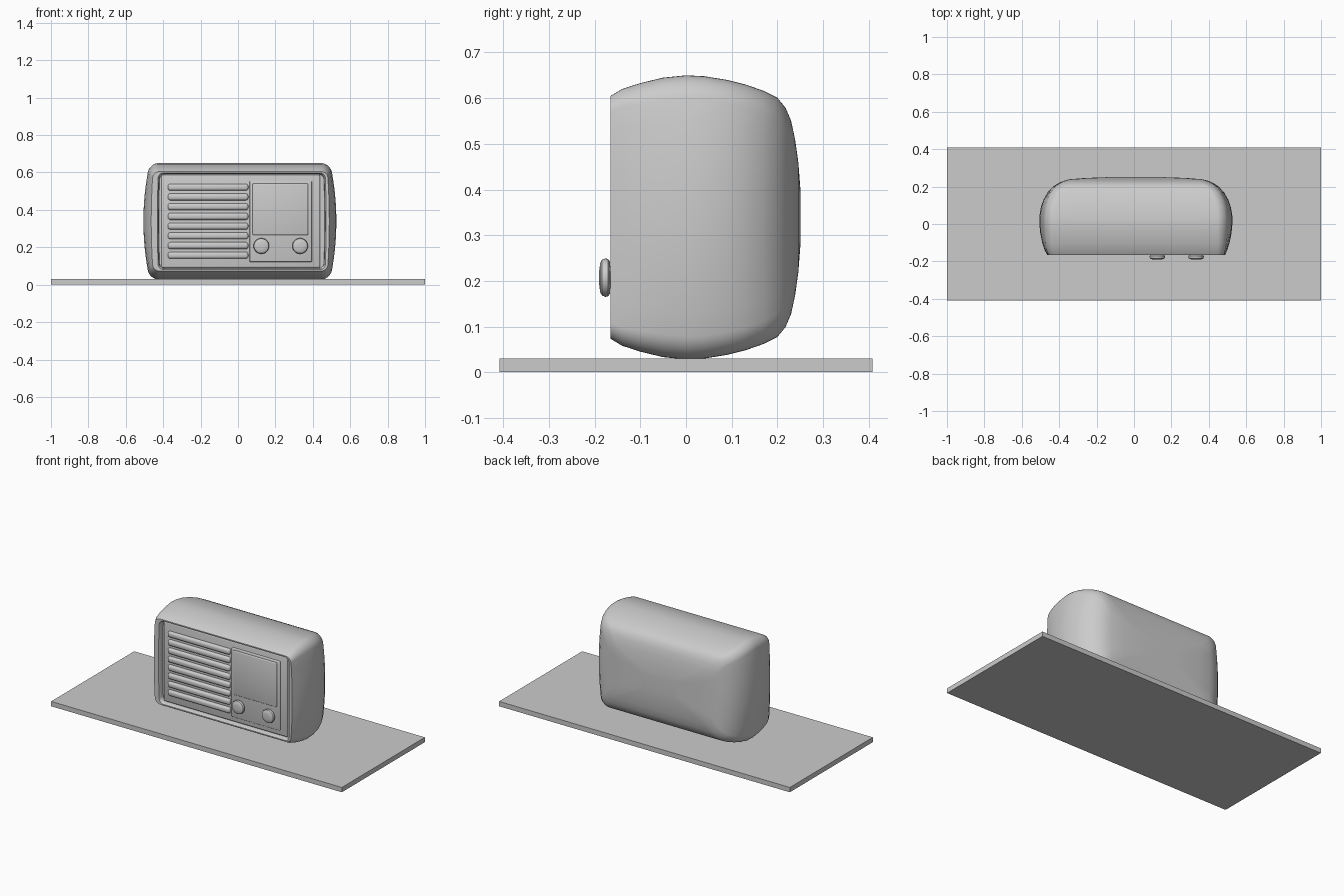
import bpy, bmesh, math

if "Cube" in bpy.data.objects:
    bpy.data.objects.remove(bpy.data.objects["Cube"])

CX, CZ = 0.01, 0.339


def finish(name, bm, angle=35):
    bmesh.ops.recalc_face_normals(bm, faces=bm.faces)
    me = bpy.data.meshes.new(name)
    bm.to_mesh(me)
    bm.free()
    ob = bpy.data.objects.new(name, me)
    bpy.context.collection.objects.link(ob)
    bpy.ops.object.select_all(action='DESELECT')
    ob.select_set(True)
    bpy.context.view_layer.objects.active = ob
    bpy.ops.object.shade_smooth_by_angle(angle=math.radians(angle))
    return ob


def box(name, x0, x1, y0, y1, z0, z1, bevel=0.0, segments=3):
    bm = bmesh.new()
    bmesh.ops.create_cube(bm, size=1)
    for v in bm.verts:
        v.co = ((x0 + x1) / 2 + v.co.x * (x1 - x0),
                (y0 + y1) / 2 + v.co.y * (y1 - y0),
                (z0 + z1) / 2 + v.co.z * (z1 - z0))
    if bevel:
        bmesh.ops.bevel(bm, geom=bm.edges[:], offset=bevel, segments=segments,
                        profile=0.5, affect='EDGES')
    return finish(name, bm)


def section(y, w, h, r, bulge, cx):
    """Rounded rectangle in the xz plane with bowed left and right sides."""
    pts = []
    for q, (sx, sz) in enumerate(((1, 1), (-1, 1), (-1, -1), (1, -1))):
        for i in range(9):
            a = math.radians(90 * q + 90 * i / 8)
            pts.append((sx * (w - r) + r * math.cos(a), sz * (h - r) + r * math.sin(a)))
        ex, ez = ((-1, 1), (-1, -1), (1, -1), (1, 1))[q]
        x0, z0 = pts[-1]
        a = math.radians(90 * (q + 1))
        x1, z1 = ex * (w - r) + r * math.cos(a), ez * (h - r) + r * math.sin(a)
        for i in range(1, 10):
            t = i / 10
            pts.append((x0 + (x1 - x0) * t, z0 + (z1 - z0) * t))
    return [(cx + x * (1 - bulge * (z / h) ** 2), y, CZ + z) for x, z in pts]


# Base board
box("base_board", -1, 1, -0.408, 0.408, 0, 0.03)

# Cabinet: lofted sections from the recess floor, round the rim, to the back
rings = [  # y, half width, half height, corner radius, side bulge, centre x
    (-0.135, 0.443, 0.252, 0.03, 0.01, 0.02),
    (-0.155, 0.445, 0.254, 0.03, 0.01, 0.02),
    (-0.165, 0.451, 0.259, 0.03, 0.01, 0.02),
    (-0.165, 0.476, 0.266, 0.035, 0.02, 0.012),
    (-0.14, 0.488, 0.281, 0.04, 0.03, CX),
    (-0.10, 0.501, 0.294, 0.045, 0.045, CX),
    (-0.05, 0.511, 0.306, 0.05, 0.06, CX),
    (0.00, 0.516, 0.311, 0.05, 0.065, CX),
    (0.04, 0.516, 0.309, 0.05, 0.065, CX),
    (0.09, 0.508, 0.301, 0.05, 0.06, CX),
    (0.13, 0.494, 0.291, 0.05, 0.055, CX),
    (0.17, 0.471, 0.277, 0.05, 0.045, CX),
    (0.20, 0.443, 0.262, 0.05, 0.04, CX),
    (0.218, 0.416, 0.240, 0.05, 0.03, CX),
    (0.230, 0.39, 0.212, 0.05, 0.02, CX),
    (0.239, 0.355, 0.170, 0.05, 0.01, CX),
    (0.246, 0.27, 0.12, 0.04, 0, CX),
    (0.251, 0.13, 0.055, 0.02, 0, CX),
]
bm = bmesh.new()
loops = [[bm.verts.new(p) for p in section(*r)] for r in rings]
n = len(loops[0])
for a, b in zip(loops, loops[1:]):
    for i in range(n):
        j = (i + 1) % n
        bm.faces.new((a[i], a[j], b[j], b[i]))
bm.faces.new(loops[0])
bm.faces.new(loops[-1])
finish("cabinet", bm)

# Front panel with speaker slats
box("front_panel", -0.41, 0.438, -0.147, -0.125, 0.092, 0.587, 0.006)
for i in range(8):
    z = 0.157 + i * 0.052
    box(f"speaker_slat_{i + 1}", -0.375, 0.055, -0.164, -0.134, z - 0.018, z + 0.018, 0.0135, 4)

# Tuning plate and dial window
box("dial_plate", 0.062, 0.395, -0.154, -0.13, 0.122, 0.553, 0.005)
box("dial_window", 0.078, 0.375, -0.160, -0.135, 0.265, 0.541, 0.006)

# Knobs: profile spun round the y axis
profile = [(0.022, -0.14), (0.024, -0.166), (0.036, -0.167), (0.041, -0.171), (0.042, -0.177),
           (0.039, -0.184), (0.032, -0.188), (0.015, -0.190)]
for name, kx in (("left_knob", 0.125), ("right_knob", 0.332)):
    bm = bmesh.new()
    N = 32
    rows = [[bm.verts.new((kx + r * math.cos(2 * math.pi * i / N), y,
                           0.207 + r * math.sin(2 * math.pi * i / N))) for i in range(N)]
            for r, y in profile]
    for a, b in zip(rows, rows[1:]):
        for i in range(N):
            j = (i + 1) % N
            bm.faces.new((a[i], a[j], b[j], b[i]))
    bm.faces.new(rows[0])
    bm.faces.new(rows[-1])
    finish(name, bm)
